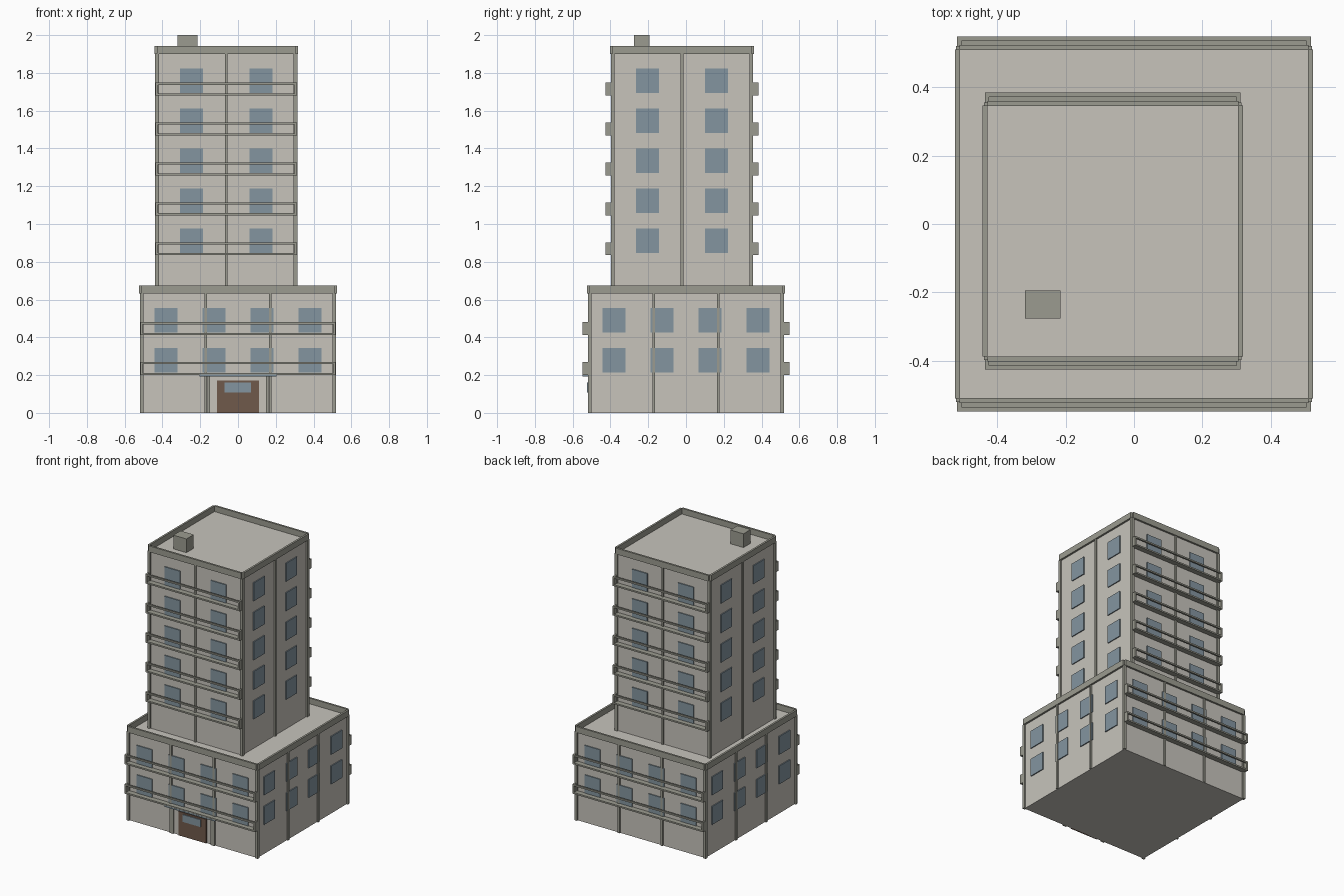
import bpy, bmesh
from mathutils import Matrix, Vector

if "Cube" in bpy.data.objects:
    bpy.data.objects.remove(bpy.data.objects["Cube"])


def material(name, rgb):
    m = bpy.data.materials.new(name)
    m.diffuse_color = (*rgb, 1)
    m.use_nodes = True
    m.node_tree.nodes["Principled BSDF"].inputs["Base Color"].default_value = m.diffuse_color
    return m


WALL = material("plaster", (0.57, 0.55, 0.50))
TRIM = material("trim", (0.33, 0.33, 0.28))
GLASS = material("glass", (0.23, 0.30, 0.35))
WOOD = material("wood", (0.16, 0.10, 0.07))


def boxes(name, items, mat):
    """One object from a list of (centre, size) boxes."""
    bm = bmesh.new()
    for c, s in items:
        bmesh.ops.create_cube(bm, size=1, matrix=Matrix.Translation(c) @ Matrix.Diagonal((*s, 1)))
    me = bpy.data.meshes.new(name)
    bm.to_mesh(me)
    bm.free()
    me.materials.append(mat)
    ob = bpy.data.objects.new(name, me)
    bpy.context.collection.objects.link(ob)
    return ob


FLOOR = 0.2113
PARAPET = 0.041


def on_side(cx, cy, side, along, out, z, size):
    """Box on one of four facades; size is (along, outward, up)."""
    w, d, h = size
    if side in "fb":
        s = -1 if side == "f" else 1
        return (cx + along, cy + s * out, z), (w, d, h)
    s = -1 if side == "l" else 1
    return (cx + s * out, cy + along, z), (d, w, h)


def block(name, cx, cy, half, z0, floors, window_x, ribs):
    height = floors * FLOOR
    top = z0 + height
    mid = z0 + height / 2
    # main volume
    boxes(name + "_walls", [((cx, cy, mid), (2 * half, 2 * half, height))], WALL)

    # corner columns and intermediate ribs
    cols = [((cx + i * half, cy + j * half, mid), (0.02, 0.02, height))
            for i in (-1, 1) for j in (-1, 1)]
    cols += [on_side(cx, cy, s, a, half, mid, (0.014, 0.02, height)) for s in "fblr" for a in ribs]
    boxes(name + "_columns", cols, TRIM)

    # parapet strips, one per facade
    boxes(name + "_parapet",
          [on_side(cx, cy, s, 0, half + 0.0065, top + PARAPET / 2 - 0.001,
                   (2 * half, 0.014, PARAPET + 0.002)) for s in "fblr"], TRIM)

    # windows on every floor but the lowest
    levels = [z0 + k * FLOOR for k in range(1, floors)]
    boxes(name + "_windows",
          [on_side(cx, cy, s, a, half + 0.002, z + 0.067, (0.122, 0.01, 0.13))
           for s in "fblr" for a in window_x for z in levels], GLASS)

    # balconies on front and back: slab, rail and end panels
    parts = []
    w, depth = 2 * half + 0.014, 0.038
    for s in "fb":
        for z in levels:
            out = half + depth / 2
            parts.append(on_side(cx, cy, s, 0, out, z - 0.005, (w, depth, 0.011)))
            parts.append(on_side(cx, cy, s, 0, half + depth - 0.006, z + 0.052, (w, 0.012, 0.011)))
            for e in (-1, 1):
                parts.append(on_side(cx, cy, s, e * (w / 2 - 0.006), out, z + 0.0235,
                                     (0.012, depth, 0.068)))
    boxes(name + "_balconies", parts, TRIM)
    return top


# podium and tower
roof = block("podium", 0, 0, 0.51, 0, 3, (-0.38, -0.127, 0.127, 0.38), (-0.17, 0.17))
top = block("tower", -0.062, -0.021, 0.367, roof, 6, (-0.183, 0.183), (0,))

# rooftop utility box
boxes("roof_box", [((-0.267, -0.235, (top + 2) / 2), (0.104, 0.082, 2 - top))], TRIM)

# entrance
boxes("door", [((0, -0.511, 0.086), (0.22, 0.012, 0.172))], WOOD)
boxes("door_window", [((-0.001, -0.517, 0.134), (0.142, 0.012, 0.052))], GLASS)
boxes("entrance_posts", [((s * 0.155, -0.512, 0.097), (0.014, 0.016, 0.194)) for s in (-1, 1)], TRIM)
boxes("canopy", [((0, -0.529, 0.198), (0.406, 0.04, 0.01))], GLASS)
